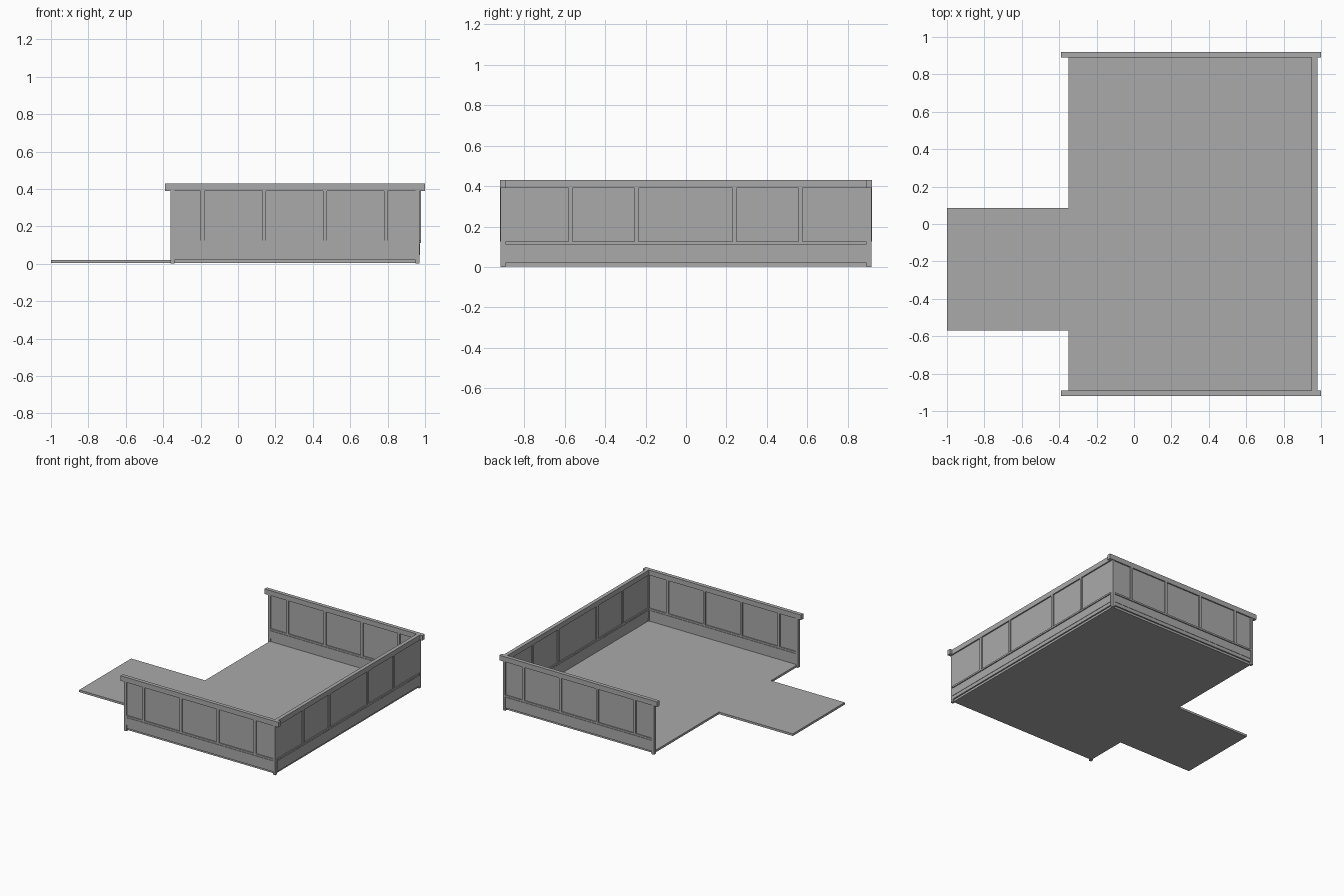
import bpy
import bmesh
from mathutils import Matrix, Vector

cube = bpy.data.objects.get("Cube")
if cube:
    bpy.data.objects.remove(cube, do_unlink=True)

grey = bpy.data.materials.new("plain_grey")
grey.use_nodes = True
colour = (0.4, 0.4, 0.4, 1)
grey.diffuse_color = colour
grey.node_tree.nodes["Principled BSDF"].inputs["Base Color"].default_value = colour


def finish(name, bm):
    mesh = bpy.data.meshes.new(name)
    bmesh.ops.recalc_face_normals(bm, faces=bm.faces)
    bm.to_mesh(mesh)
    bm.free()
    mesh.materials.append(grey)
    obj = bpy.data.objects.new(name, mesh)
    bpy.context.collection.objects.link(obj)


def box(name, low, high):
    low, high = Vector(low), Vector(high)
    bm = bmesh.new()
    place = Matrix.Translation((low + high) / 2) @ Matrix.Diagonal((*(high - low), 1))
    bmesh.ops.create_cube(bm, size=1, matrix=place)
    finish(name, bm)


def wall(name, axis, centre, start, end, stiles):
    """Panelled wall running along one axis."""
    def part(label, a, b, half, bottom, top):
        low, high = (a, centre - half, bottom), (b, centre + half, top)
        if axis == "y":
            low = (low[1], low[0], low[2])
            high = (high[1], high[0], high[2])
        box(f"{name}_{label}", low, high)

    part("bottom_strip", start, end, 0.006, 0.02, 0.047)
    part("lower_board", start, end, 0.009, 0.047, 0.107)
    part("upper_panel", start, end, 0.005, 0.107, 0.39)
    part("ledge", start, end, 0.013, 0.112, 0.125)
    for i, s in enumerate(stiles):
        part(f"stile_{i + 1}", s - 0.01, s + 0.01, 0.014, 0.125, 0.39)


# Floor slab with the projecting walkway
bm = bmesh.new()
outline = [(-1, -0.57), (-0.35, -0.57), (-0.35, -0.9), (0.96, -0.9),
           (0.96, 0.9), (-0.35, 0.9), (-0.35, 0.085), (-1, 0.085)]
face = bm.faces.new([bm.verts.new((x, y, 0.003)) for x, y in outline])
top = bmesh.ops.extrude_face_region(bm, geom=[face])["geom"]
bmesh.ops.translate(bm, vec=(0, 0, 0.017),
                    verts=[v for v in top if isinstance(v, bmesh.types.BMVert)])
finish("floor", bm)

# Front and back walls with their posts and handrails
for side, label in ((-1, "front"), (1, "back")):
    y = side * 0.905
    wall(f"{label}_wall", "x", y, -0.34, 0.95, (-0.19, 0.14, 0.465, 0.79))
    for x, end in ((-0.35, "open"), (0.96, "corner")):
        box(f"{label}_{end}_post", (x - 0.01, y - 0.012, 0), (x + 0.01, y + 0.012, 0.39))
    box(f"{label}_handrail", (-0.39, y - 0.015, 0.39), (1, y + 0.015, 0.43))

# Left side wall and handrail
wall("left_wall", "y", 0.965, -0.893, 0.893, (-0.57, -0.245, 0.24, 0.565))
box("left_handrail", (0.95, -0.89, 0.39), (0.98, 0.89, 0.43))
